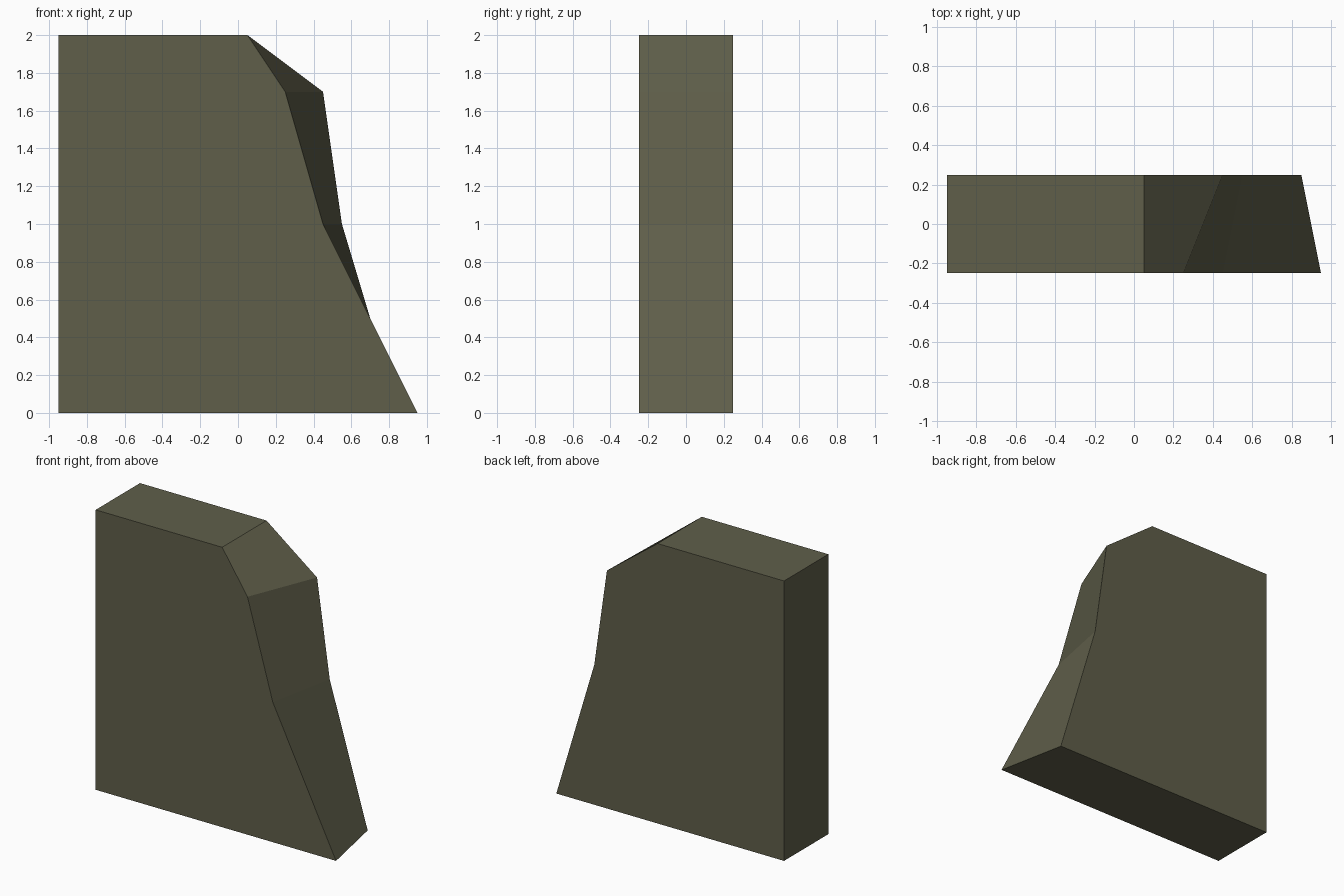
import bpy
import bmesh

if "Cube" in bpy.data.objects:
    bpy.data.objects.remove(bpy.data.objects["Cube"])

# One flat olive-grey colour
olive = bpy.data.materials.new("olive_grey")
olive.diffuse_color = (0.115, 0.113, 0.068, 1.0)
olive.use_nodes = True
olive.node_tree.nodes["Principled BSDF"].inputs["Base Color"].default_value = olive.diffuse_color

# Right-hand outlines (x, z): the steps lean differently at front and back
LEFT = -0.95
front_edge = [(0.95, 0.0), (0.45, 1.0), (0.25, 1.7), (0.05, 2.0)]
back_edge = [(0.85, 0.0), (0.55, 1.0), (0.45, 1.7), (0.05, 2.0)]

bm = bmesh.new()


def outline(edge, y):
    points = [(LEFT, 0.0)] + edge + [(LEFT, 2.0)]
    return [bm.verts.new((x, y, z)) for x, z in points]


# Front and back faces, bridged all the way round
front = outline(front_edge, -0.25)
back = outline(back_edge, 0.25)
bm.faces.new(front)
bm.faces.new(back[::-1])
n = len(front)
for i in range(n):
    j = (i + 1) % n
    bm.faces.new((front[j], front[i], back[i], back[j]))
bmesh.ops.recalc_face_normals(bm, faces=bm.faces)

# Wall block object
mesh = bpy.data.meshes.new("sloped_wall_block")
bm.to_mesh(mesh)
bm.free()
mesh.materials.append(olive)
block = bpy.data.objects.new("sloped_wall_block", mesh)
bpy.context.collection.objects.link(block)
